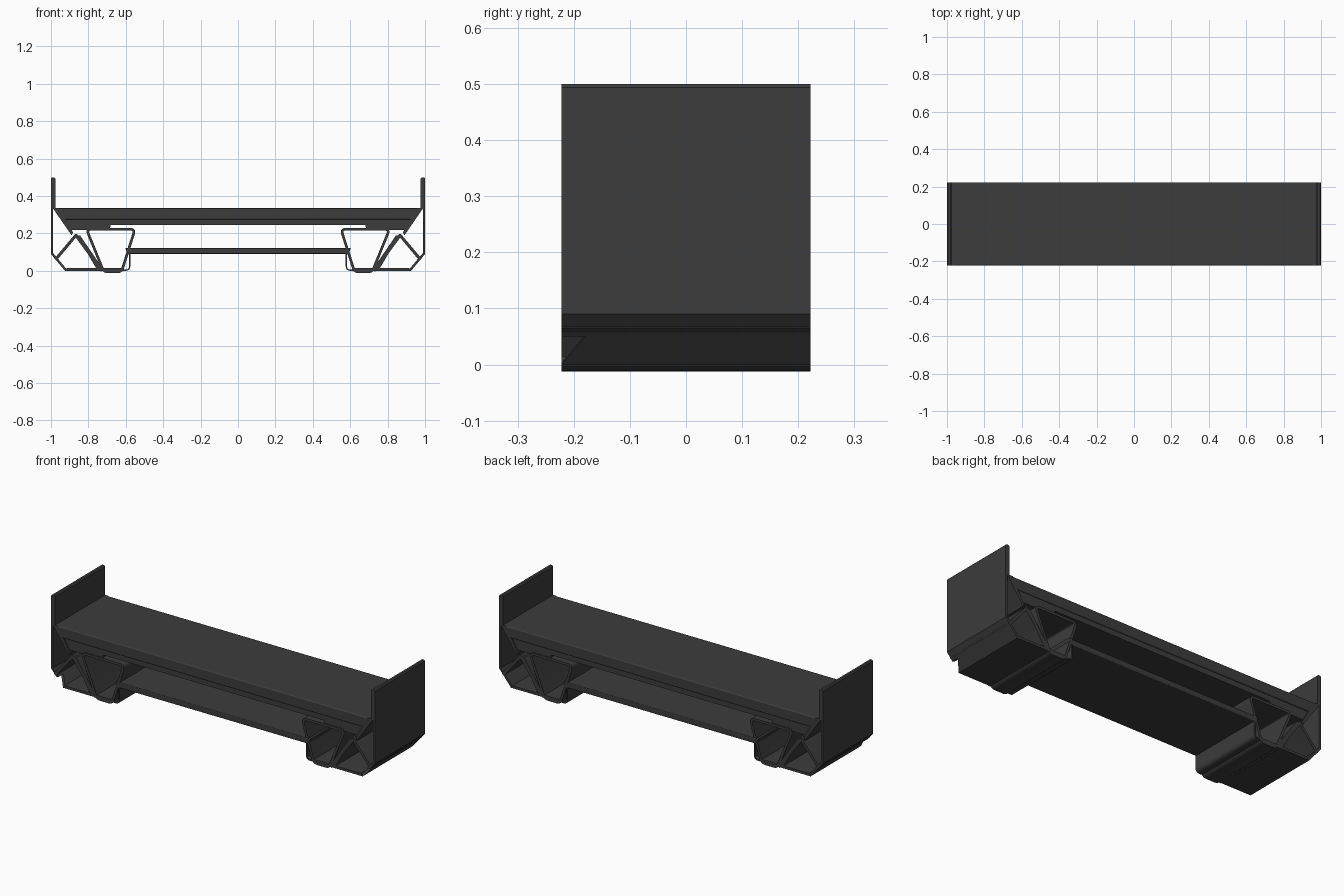
import bpy, bmesh
from mathutils import Vector

cube = bpy.data.objects.get("Cube")
if cube:
    bpy.data.objects.remove(cube)

DEPTH = 0.222
grey = bpy.data.materials.new("dark grey")
grey.use_nodes = True
colour = (0.045, 0.045, 0.045, 1)
grey.diffuse_color = colour
grey.node_tree.nodes["Principled BSDF"].inputs["Base Color"].default_value = colour


def finish(name, bm, mirror, bevel=0):
    bmesh.ops.recalc_face_normals(bm, faces=bm.faces)
    mesh = bpy.data.meshes.new(name)
    bm.to_mesh(mesh)
    bm.free()
    mesh.materials.append(grey)
    ob = bpy.data.objects.new(name, mesh)
    bpy.context.collection.objects.link(ob)
    bpy.ops.object.select_all(action='DESELECT')
    ob.select_set(True)
    bpy.context.view_layer.objects.active = ob
    bpy.ops.object.shade_smooth_by_angle(angle=0.6)
    if bevel:
        mod = ob.modifiers.new("Soft edges", 'BEVEL')
        mod.width, mod.segments, mod.limit_method = bevel, 3, 'ANGLE'
    if mirror:
        mod = ob.modifiers.new("Other end", 'MIRROR')
        mod.use_mirror_merge = False
    return ob


def prism(name, points, vec, mirror=True, bevel=0):
    """Sweep a flat 3D outline along a vector."""
    bm = bmesh.new()
    face = bm.faces.new([bm.verts.new(p) for p in points])
    out = bmesh.ops.extrude_face_region(bm, geom=[face])["geom"]
    bmesh.ops.translate(bm, vec=vec, verts=[v for v in out if isinstance(v, bmesh.types.BMVert)])
    return finish(name, bm, mirror, bevel)


def profile(name, pts, half=DEPTH, mirror=True, bevel=0):
    """Extrude an (x, z) outline through the depth."""
    return prism(name, [(x, -half, z) for x, z in pts], (0, 2 * half, 0), mirror, bevel)


def rounded(pts, radius, closed):
    """Replace each corner with a short curve."""
    pts = [Vector(p) for p in pts]
    res = []
    for i, p in enumerate(pts):
        if not closed and i in (0, len(pts) - 1):
            res.append(p)
            continue
        a = p + (pts[i - 1] - p).normalized() * radius
        b = p + (pts[(i + 1) % len(pts)] - p).normalized() * radius
        for k in range(6):
            t = k / 5
            res.append(a * (1 - t) ** 2 + p * 2 * t * (1 - t) + b * t * t)
    return res


def ribbon(name, pts, thick, radius=0.015, closed=False):
    """Bent plate following an (x, z) path, with thickness to the left of it."""
    path = rounded(pts, radius, closed)
    n = len(path)
    inner = []
    for i, p in enumerate(path):
        before = path[i - 1] if closed or i else None
        after = path[(i + 1) % n] if closed or i < n - 1 else None
        d1 = (p - before).normalized() if before is not None else (after - p).normalized()
        d2 = (after - p).normalized() if after is not None else d1
        n1, n2 = Vector((-d1.y, d1.x)), Vector((-d2.y, d2.x))
        m = (n1 + n2).normalized()
        inner.append(p + m * thick / max(m.dot(n1), 0.4))
    bm = bmesh.new()
    rings = [[bm.verts.new((o.x, y, o.y)) for y, o in
              ((-DEPTH, p), (DEPTH, p), (DEPTH, q), (-DEPTH, q))]
             for p, q in zip(path, inner)]
    for i in range(n if closed else n - 1):
        r, s = rings[i], rings[(i + 1) % n]
        for k in range(4):
            j = (k + 1) % 4
            bm.faces.new((r[k], r[j], s[j], s[k]))
    if not closed:
        bm.faces.new(rings[0])
        bm.faces.new(rings[-1])
    return finish(name, bm, True)


def both(half):
    """Complete a symmetric outline from its +x half."""
    return half + [(-x, z) for x, z in reversed(half)]


# Seat: top slab with slanted ends over a slightly recessed lower block
profile("seat", both([(0.976, 0.335), (0.937, 0.275)]), mirror=False, bevel=0.006)
profile("seat_underside", both([(0.937, 0.28), (0.915, 0.245)]), DEPTH - 0.007, False)
profile("seat_bracket", [(0.918, 0.25), (0.9, 0.218), (0.692, 0.218), (0.685, 0.225), (0.68, 0.25)],
        DEPTH - 0.007)
profile("seat_end_gusset", [(0.99, 0.335), (0.955, 0.335), (0.882, 0.205), (0.89, 0.19)])

# End panels: thick above the seat, thin below
profile("end_panel_top", [(1, 0.33), (1, 0.494), (0.994, 0.5), (0.982, 0.5), (0.976, 0.494), (0.976, 0.33)])
profile("end_panel", [(1, 0.09), (1, 0.335), (0.988, 0.335), (0.988, 0.09)])

# Sloping lower panel with a small triangular notch at its front corner
outline = [(-DEPTH, 0.09), (DEPTH, 0.09), (DEPTH, 0), (-DEPTH, 0), (-0.18, 0.05), (-DEPTH, 0.05)]
prism("sloping_panel", [(0.925 + 0.075 * z / 0.09, y, z) for y, z in outline], (-0.014, 0, 0.003))

# Foot: base plate turning up into a rounded inner wall
profile("foot_base", [(0.925, 0), (0.915, 0.014), (0.61, 0.014), (0.61, 0)])
ribbon("foot_inner_wall", [(0.576, 0.095), (0.576, 0), (0.63, 0)][::-1], -0.007, 0.025)

# Struts inside each end
ribbon("outer_strut", [(0.982, 0.065), (0.866, 0.203), (0.72, 0.005)], 0.016, 0.012)
profile("strut_web", [(0.862, 0.19), (0.845, 0.19), (0.72, 0.008), (0.755, 0.008)])
ribbon("support_channel", [(0.8, 0.216), (0.713, 0.002), (0.628, 0.002), (0.562, 0.15),
                           (0.562, 0.216)][:3] + [(0.56, 0.216)], 0.014, 0.016, True)

# Shelf between the supports
profile("shelf", both([(0.603, 0.122), (0.592, 0.091)]), mirror=False, bevel=0.004)
